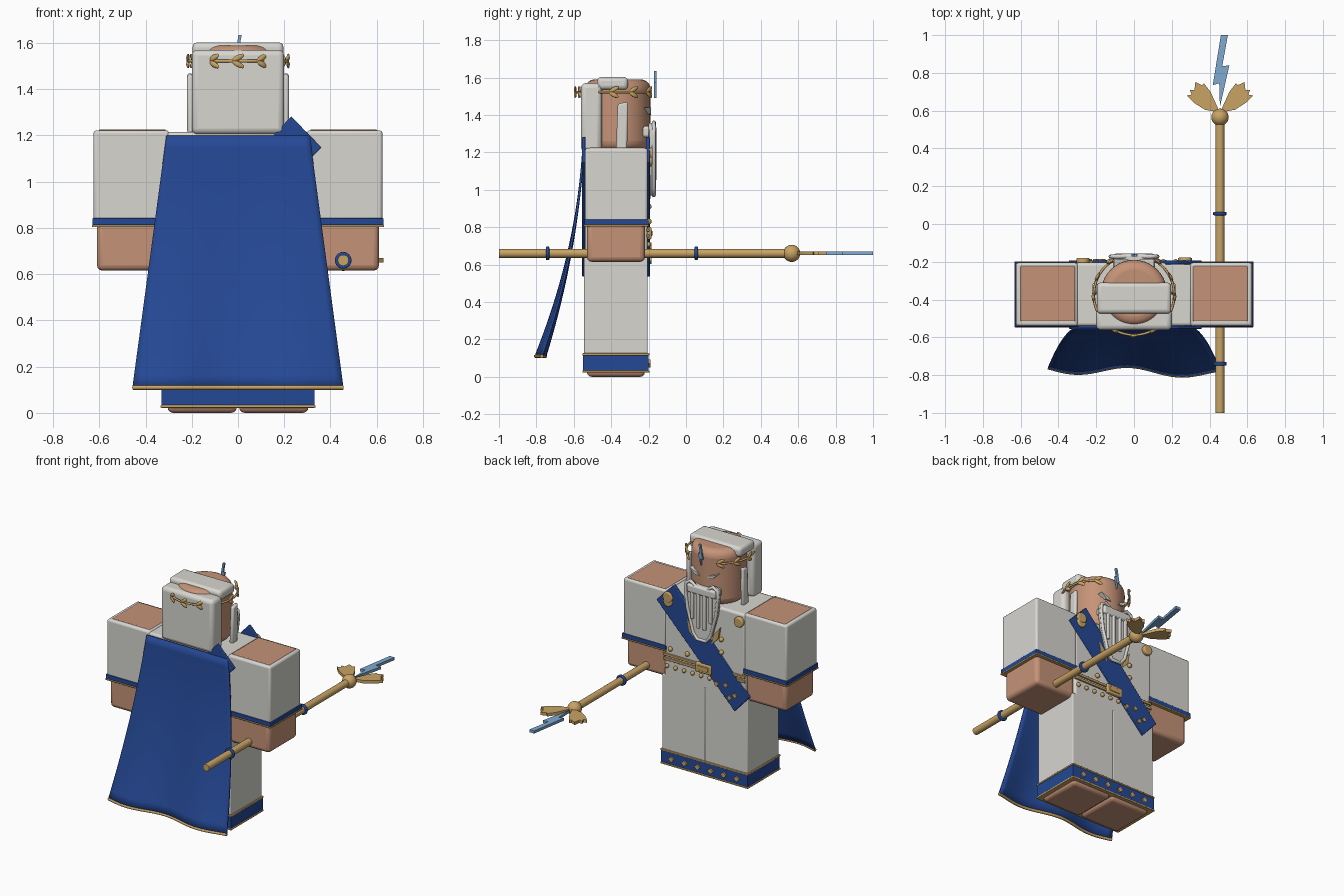
import bpy, bmesh, math
from mathutils import Matrix, Vector

if "Cube" in bpy.data.objects:
    bpy.data.objects.remove(bpy.data.objects["Cube"])


def material(name, r, g, b):
    m = bpy.data.materials.new(name)
    m.diffuse_color = (r, g, b, 1)
    m.use_nodes = True
    m.node_tree.nodes["Principled BSDF"].inputs["Base Color"].default_value = m.diffuse_color
    return m


WHITE = material("off_white", .68, .67, .63)
SKIN = material("skin", .56, .29, .185)
BLUE = material("royal_blue", .018, .065, .30)
GOLD = material("gold", .58, .37, .13)
SKY = material("sky_blue", .21, .40, .63)


def finish(name, bm, mat, bevel=0, segs=3, smooth=True):
    bmesh.ops.recalc_face_normals(bm, faces=bm.faces)
    me = bpy.data.meshes.new(name)
    bm.to_mesh(me)
    bm.free()
    me.materials.append(mat)
    ob = bpy.data.objects.new(name, me)
    bpy.context.collection.objects.link(ob)
    if bevel:
        mod = ob.modifiers.new("bevel", 'BEVEL')
        mod.width, mod.segments, mod.limit_method = bevel, segs, 'ANGLE'
    if smooth:
        bpy.ops.object.select_all(action='DESELECT')
        ob.select_set(True)
        bpy.context.view_layer.objects.active = ob
        bpy.ops.object.shade_smooth_by_angle(angle=math.radians(35))
    return ob


def box(name, x, y, z, mat, bevel=0):
    """Box from (min, max) ranges."""
    bm = bmesh.new()
    mid = [(a + b) / 2 for a, b in (x, y, z)]
    size = [b - a for a, b in (x, y, z)]
    bmesh.ops.create_cube(bm, size=1, matrix=Matrix.Translation(mid) @ Matrix.Diagonal((*size, 1)))
    return finish(name, bm, mat, bevel)


def prism(name, pts, plane, low, high, mat, bevel=0):
    """Outline in the xz or xy plane, extruded along the remaining axis."""
    bm = bmesh.new()
    put = (lambda a, b, d: (a, d, b)) if plane == 'xz' else (lambda a, b, d: (a, b, d))
    face = bm.faces.new([bm.verts.new(put(a, b, low)) for a, b in pts])
    ext = bmesh.ops.extrude_face_region(bm, geom=[face])
    move = Vector(put(0, 0, high - low))
    bmesh.ops.translate(bm, vec=move, verts=[v for v in ext['geom'] if isinstance(v, bmesh.types.BMVert)])
    return finish(name, bm, mat, bevel, 2)


def rod(name, x, z, y0, y1, r, mat, sides=24, bevel=0):
    """Cylinder along y."""
    bm = bmesh.new()
    m = Matrix.Translation((x, (y0 + y1) / 2, z)) @ Matrix.Rotation(math.pi / 2, 4, 'X')
    bmesh.ops.create_cone(bm, cap_ends=True, segments=sides, radius1=r, radius2=r, depth=y1 - y0, matrix=m)
    return finish(name, bm, mat, bevel)


def ball(name, loc, r, mat, scale=(1, 1, 1)):
    bm = bmesh.new()
    m = Matrix.Translation(loc) @ Matrix.Diagonal((*scale, 1))
    bmesh.ops.create_uvsphere(bm, u_segments=20, v_segments=12, radius=r, matrix=m)
    return finish(name, bm, mat)


def tube(name, pts, r, mat):
    cu = bpy.data.curves.new(name, 'CURVE')
    cu.dimensions, cu.bevel_depth, cu.bevel_resolution, cu.use_fill_caps = '3D', r, 2, True
    sp = cu.splines.new('POLY')
    sp.points.add(len(pts) - 1)
    for p, co in zip(sp.points, pts):
        p.co = (*co, 1)
    cu.materials.append(mat)
    ob = bpy.data.objects.new(name, cu)
    bpy.context.collection.objects.link(ob)


# Legs, robe and arms, mirrored left and right
def span(s, a, b):
    return (a, b) if s > 0 else (-b, -a)


for s, side in ((1, "right"), (-1, "left")):
    box(f"{side}_foot", span(s, .005, .305), (-.53, -.22), (0, .1), SKIN, .025)
    box(f"{side}_robe_skirt", span(s, 0, .327), (-.545, -.205), (.11, .64), WHITE, .006)
    box(f"{side}_forearm", span(s, .30, .61), (-.53, -.22), (.615, .83), SKIN, .025)
    box(f"{side}_sleeve", span(s, .298, .625), (-.54, -.205), (.83, 1.222), WHITE, .014)
    box(f"{side}_shoulder_patch", span(s, .312, .602), (-.515, -.222), (1.20, 1.226), SKIN, .006)
    box(f"{side}_cuff", span(s, .294, .630), (-.545, -.20), (.812, .842), BLUE, .004)
    box(f"{side}_cuff_trim", span(s, .292, .632), (-.547, -.198), (.803, .813), GOLD, .003)
    # Hair strand in front of each ear
    strand = prism(f"{side}_sideburn", [(-.375, 1.21), (-.315, 1.21), (-.31, 1.47), (-.365, 1.46)],
                   'xz', -.013, .013, WHITE, .01)
    strand.rotation_euler = (0, 0, math.pi / 2)
    strand.location.x = s * .207
    # Shoulder clasp and eye
    rod(f"{side}_clasp", s * .27, 1.16, -.21, -.18, .035, GOLD, 12, .008)
    prism(f"{side}_eye", [(s * a, b) for a, b in ((.03, 1.40), (.07, 1.405), (.105, 1.44), (.045, 1.42))],
          'xz', -.225, -.187, WHITE)

box("torso", (-.31, .31), (-.54, -.205), (.62, 1.215), WHITE, .015)
box("robe_hem", (-.331, .331), (-.55, -.20), (.03, .118), BLUE)
for i, z in enumerate((.022, .114)):
    box(f"hem_trim_{i}", (-.335, .335), (-.554, -.196), (z, z + .012), GOLD, .004)


def diamond(name, x, z, r, y):
    prism(name, [(x - r, z), (x, z - r), (x + r, z), (x, z + r)], 'xz', y - .012, y, GOLD)


for i in range(6):
    diamond(f"hem_stud_{i}", -.25 + .1 * i, .072, .021, -.19)

# Head
bm = bmesh.new()
bmesh.ops.create_cone(bm, cap_ends=True, segments=40, radius1=.175, radius2=.175, depth=.38,
                      matrix=Matrix.Translation((0, -.365, 1.40)))
finish("head", bm, SKIN, .05, 5)

# Hair
box("hair_back", (-.20, .20), (-.562, -.45), (1.205, 1.57), WHITE, .025)
box("hair_top", (-.197, .197), (-.475, -.31), (1.535, 1.603), WHITE, .022)

# Beard plate, rim and vertical locks
beard = [(-.13, 1.29), (-.125, 1.34), (-.09, 1.36), (-.045, 1.33), (.045, 1.33), (.09, 1.36), (.125, 1.34),
         (.13, 1.29), (.115, 1.17), (.07, 1.01), (.035, .97), (-.035, .97), (-.07, 1.01), (-.115, 1.17)]
prism("beard", beard, 'xz', -.20, -.172, WHITE, .006)
box("moustache", (-.11, .11), (-.25, -.157), (1.28, 1.34), WHITE, .015)
tube("beard_rim", [(x * .95, -.172, z) for x, z in beard + beard[:1]], .011, WHITE)
for i, x in enumerate((-.07, -.024, .024, .07)):
    box(f"beard_lock_{i}", (x - .011, x + .011), (-.19, -.158), (1.02 + abs(x) * 1.2, 1.30), WHITE, .006)
for i, x in enumerate((-.05, .05)):
    prism(f"beard_clasp_{i}", [(x * 1.2, .95), (x * 2.2, 1.0), (x * 2.5, 1.08), (x * 1.5, 1.02)],
          'xz', -.207, -.19, GOLD)

# Laurel wreath, open above the face
ring = [math.radians(125 + 290 * i / 40) for i in range(41)]
tube("wreath_band", [(.213 * math.cos(a), -.375 + .213 * math.sin(a), 1.522) for a in ring], .007, GOLD)
for i, a in enumerate(ring[::4]):
    for k in (-1, 1):
        bm = bmesh.new()
        m = (Matrix.Translation((.217 * math.cos(a), -.375 + .217 * math.sin(a), 1.522 + k * .014))
             @ Matrix.Rotation(a, 4, 'Z') @ Matrix.Rotation(k * .5, 4, 'X') @ Matrix.Diagonal((.25, 1, .4, 1)))
        bmesh.ops.create_uvsphere(bm, u_segments=8, v_segments=6, radius=.03, matrix=m)
        finish(f"wreath_leaf_{i}_{k}", bm, GOLD)

# Lightning outline shared by the forehead emblem and the staff tip
bolt = [(0, 0), (.05, .22), (.012, .215), (.042, .38), (.005, .38), (-.038, .115), (-.004, .125)]
prism("forehead_bolt", [(x * .38, 1.49 + y * .38) for x, y in bolt], 'xz', -.172, -.158, SKY)

# Sash across the chest and again behind the shoulder
sash = [(.23, 1.283), (.36, 1.148), (-.235, .535), (-.345, .655)]
prism("sash_front", sash, 'xz', -.215, -.192, BLUE, .004)
prism("sash_back", sash, 'xz', -.556, -.538, BLUE, .004)
rod("sash_brooch", .27, 1.19, -.20, -.178, .038, GOLD, 8, .006)
for i, (x, z) in enumerate(((-.17, .70), (-.24, .645), (-.10, .69), (-.2, .62))):
    diamond(f"sash_stud_{i}", x, z, .018, -.184)

# Belt, buckle and buttons
for i, z in enumerate((.745, .775)):
    box(f"belt_{i}", (-.31, .315), (-.21, -.195), (z, z + .018), GOLD, .004)
box("buckle", (-.06, .06), (-.21, -.184), (.735, .80), GOLD, .008)
box("buckle_inset", (-.04, .04), (-.2, -.18), (.752, .783), GOLD, .004)
for i in range(6):
    ball(f"belt_bead_{i}", (-.04 + .065 * i, -.2, .708), .014, GOLD)
for i, (x, z) in enumerate(((.13, .83), (-.13, .91), (-.13, 1.0), (.26, .83))):
    ball(f"button_{i}", (x, -.2, z), .016, GOLD)


# Cape: flared sheet that falls back and ripples at the bottom
def cape_point(u, t):
    wave = t * t * (.022 * math.sin(u * 5.2 + 1.9) - .012 * u)
    return (u * (.31 + .145 * t), -.55 - .07 * t - .155 * t * t + wave, 1.2 - 1.09 * t)


bm = bmesh.new()
COLS, ROWS = 28, 20
grid = [[bm.verts.new(cape_point(2 * i / COLS - 1, j / ROWS)) for i in range(COLS + 1)] for j in range(ROWS + 1)]
for j in range(ROWS):
    for i in range(COLS):
        bm.faces.new((grid[j][i], grid[j][i + 1], grid[j + 1][i + 1], grid[j + 1][i]))
cape = finish("cape", bm, BLUE)
solid = cape.modifiers.new("thickness", 'SOLIDIFY')
solid.thickness, solid.offset = .012, 0
tube("cape_hem", [cape_point(2 * i / COLS - 1, 1) for i in range(COLS + 1)], .01, GOLD)

# Staff held in the right hand
SX, SZ = .455, .66
rod("staff", SX, SZ, -1, .56, .024, GOLD)
for i, y in enumerate((-.74, .055)):
    rod(f"staff_ring_{i}", SX, SZ, y - .009, y + .009, .036, BLUE, 24, .005)
ball("staff_knob", (SX, .565, SZ), .046, GOLD)
wing = [(.0, .59), (.08, .605), (.135, .64), (.175, .68), (.15, .685), (.16, .71), (.135, .708),
        (.13, .752), (.095, .735), (.085, .745), (.05, .70), (.025, .645)]
for s, side in ((1, "right"), (-1, "left")):
    prism(f"{side}_staff_wing", [(SX + s * x, y) for x, y in wing], 'xy', SZ - .01, SZ + .01, GOLD)
prism("staff_bolt", [(SX + x, .62 + y) for x, y in bolt], 'xy', SZ - .009, SZ + .009, SKY)
